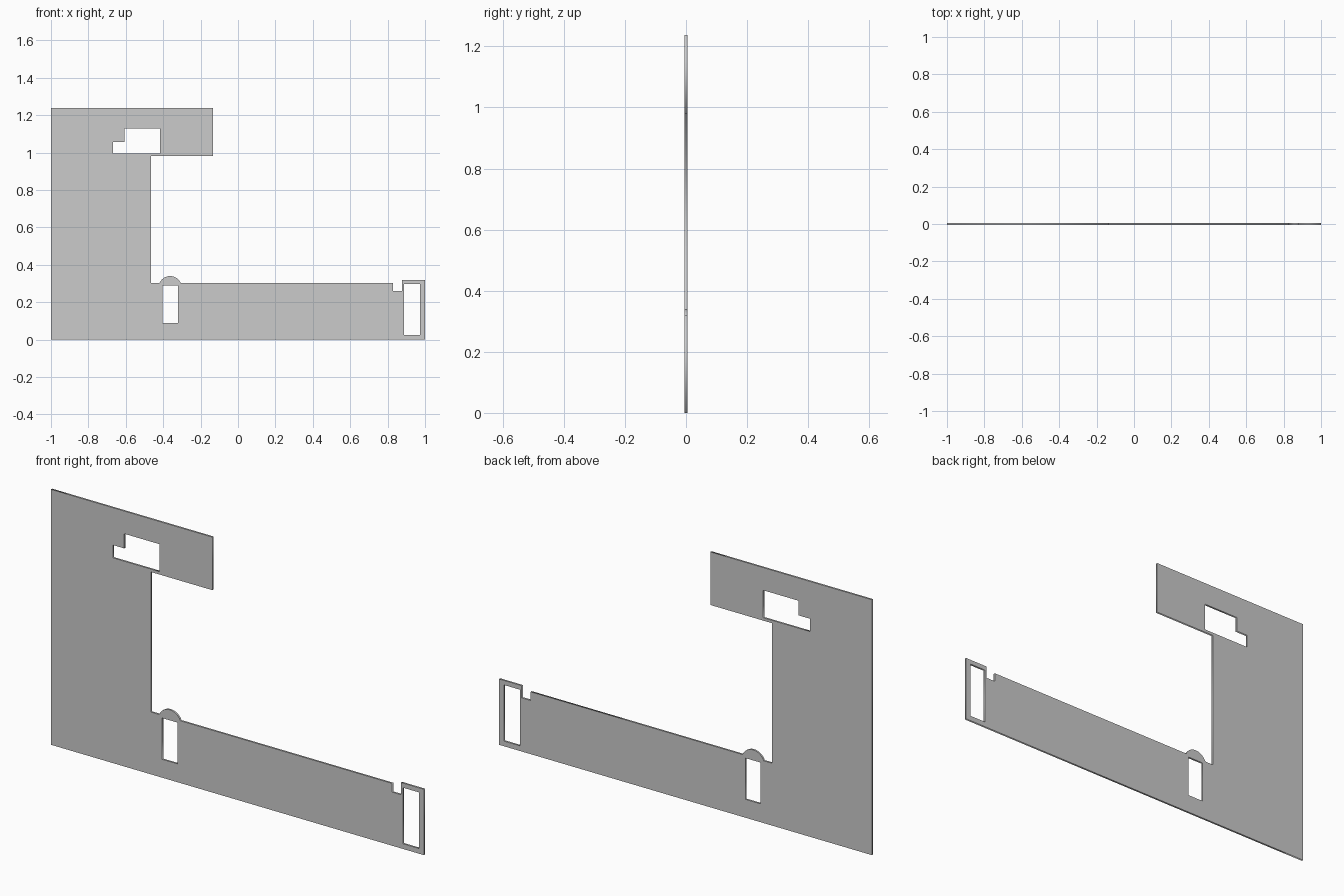
import bpy
from math import cos, sin, asin, pi

if "Cube" in bpy.data.objects:
    bpy.data.objects.remove(bpy.data.objects["Cube"])

THICKNESS = 0.009


def rect(x0, x1, z0, z1):
    return [(x0, z0), (x1, z0), (x1, z1), (x0, z1)]


def arch(cx, base, half, rise, steps=14):
    """Circular arc above a chord, running from right to left."""
    r = (half ** 2 + rise ** 2) / (2 * rise)
    a = asin(half / r)
    if rise > half:
        a = pi - a
    cz = base + rise - r
    angles = [a - 2 * a * i / steps for i in range(steps + 1)]
    return [(cx + r * sin(t), cz + r * cos(t)) for t in angles]


def plate(name, loops):
    """Filled flat outline with holes, given a thin depth along y."""
    curve = bpy.data.curves.new(name + "_profile", 'CURVE')
    curve.dimensions = '2D'
    curve.fill_mode = 'BOTH'
    curve.extrude = THICKNESS / 2
    for loop in loops:
        s = curve.splines.new('POLY')
        s.points.add(len(loop) - 1)
        for p, (x, z) in zip(s.points, loop):
            p.co = (x, z, 0, 1)
        s.use_cyclic_u = True
    obj = bpy.data.objects.new(name, curve)
    bpy.context.collection.objects.link(obj)
    obj.rotation_euler.x = pi / 2
    bpy.context.view_layer.objects.active = obj
    obj.select_set(True)
    bpy.ops.object.convert(target='MESH')
    return bpy.context.object


# Outer outline: tall block, overhanging top arm, long low arm with end post
outline = [(-1, 0), (1, 0), (1, 0.319), (0.878, 0.319), (0.878, 0.26),
           (0.83, 0.26), (0.83, 0.302)]
outline += arch(-0.363, 0.302, 0.057, 0.038)
outline += [(-0.464, 0.302), (-0.464, 0.981), (-0.134, 0.981),
            (-0.134, 1.238), (-1, 1.238)]

# Openings
stepped_window = [(-0.667, 0.995), (-0.417, 0.995), (-0.417, 1.128),
                  (-0.607, 1.128), (-0.607, 1.057), (-0.667, 1.057)]
arch_slot = rect(-0.404, -0.321, 0.089, 0.289)
post_slot = rect(0.888, 0.974, 0.025, 0.297)

plate("wall_panel", [outline, stepped_window, arch_slot, post_slot])
